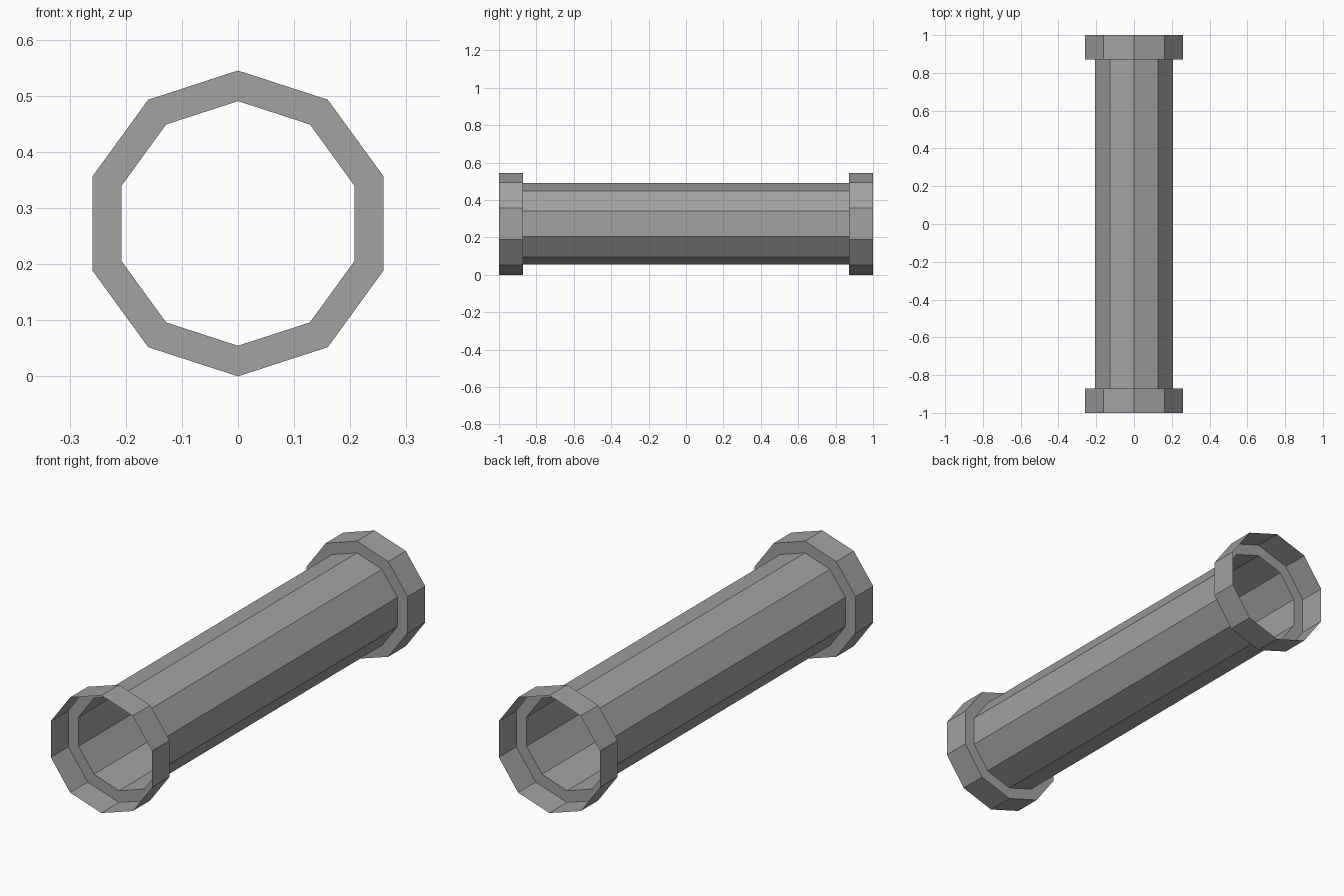
import bpy, bmesh, math

if "Cube" in bpy.data.objects:
    bpy.data.objects.remove(bpy.data.objects["Cube"])

SIDES = 10
R_PIPE, R_COLLAR = 0.218, 0.2725
CENTRE_Z = R_COLLAR
Y_STEP, Y_END = 0.871, 1.0

grey = bpy.data.materials.new("mid grey")
grey.diffuse_color = (0.36, 0.36, 0.36, 1)
grey.use_nodes = True
grey.node_tree.nodes["Principled BSDF"].inputs["Base Color"].default_value = grey.diffuse_color


def lathe(name, profile):
    """Spin (radius, y) points around the pipe axis as an open ten-sided sheet."""
    bm = bmesh.new()
    rings = []
    for r, y in profile:
        ring = []
        for i in range(SIDES):
            a = math.pi / 2 + 2 * math.pi * i / SIDES
            ring.append(bm.verts.new((r * math.cos(a), y, CENTRE_Z + r * math.sin(a))))
        rings.append(ring)
    for a, b in zip(rings, rings[1:]):
        for i in range(SIDES):
            j = (i + 1) % SIDES
            bm.faces.new((a[i], a[j], b[j], b[i]))
    # make the outside of the tube the front of each face
    bm.normal_update()
    for f in list(bm.faces):
        c = f.calc_center_median()
        out = f.normal.x * c.x + f.normal.z * (c.z - CENTRE_Z)
        if abs(f.normal.y) > 0.9:
            out = -f.normal.y * c.y
        if out < 0:
            f.normal_flip()
    me = bpy.data.meshes.new(name)
    bm.to_mesh(me)
    bm.free()
    me.materials.append(grey)
    ob = bpy.data.objects.new(name, me)
    bpy.context.collection.objects.link(ob)
    return ob


# main pipe, open at both ends
lathe("pipe", [(R_PIPE, -Y_STEP), (R_PIPE, Y_STEP)])

# wider collars: step face plus thin outer wall
for label, s in (("front", -1), ("back", 1)):
    lathe(label + "_collar",
          [(R_PIPE, s * Y_STEP), (R_COLLAR, s * Y_STEP), (R_COLLAR, s * Y_END)])
